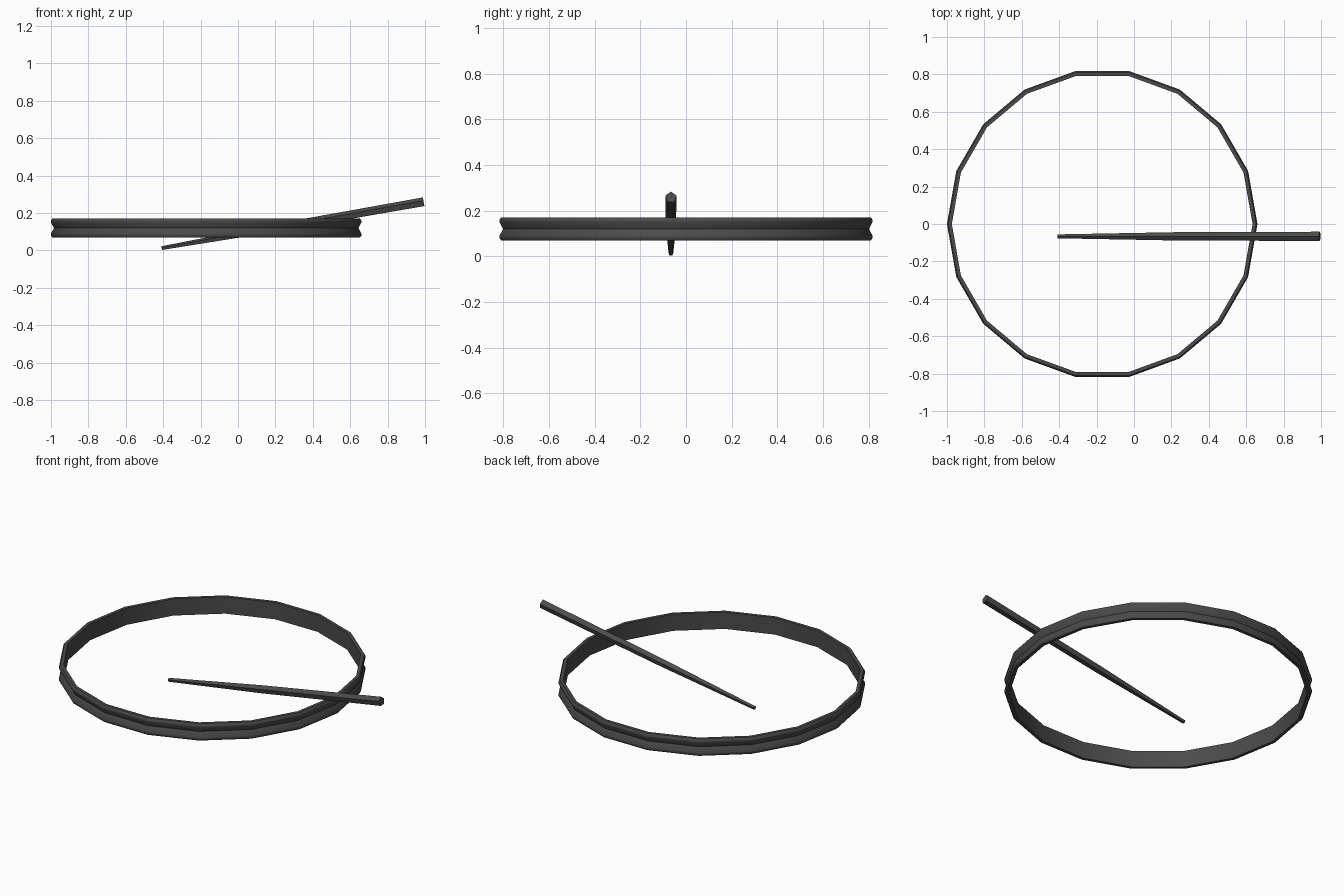
import bpy, math
from mathutils import Vector

if "Cube" in bpy.data.objects:
    bpy.data.objects.remove(bpy.data.objects["Cube"])

mat = bpy.data.materials.new("dark_grey")
mat.diffuse_color = (0.07, 0.07, 0.07, 1)
mat.use_nodes = True
mat.node_tree.nodes["Principled BSDF"].inputs["Base Color"].default_value = mat.diffuse_color


def make(name, verts, faces, angle):
    me = bpy.data.meshes.new(name)
    me.from_pydata(verts, [], faces)
    ob = bpy.data.objects.new(name, me)
    bpy.context.collection.objects.link(ob)
    me.materials.append(mat)
    bpy.ops.object.select_all(action='DESELECT')
    ob.select_set(True)
    bpy.context.view_layer.objects.active = ob
    bpy.ops.object.shade_smooth_by_angle(angle=math.radians(angle))
    return ob


# Hoop: 18-sided ring with a grooved outer face, profile as (radius, z)
profile = [(0.804, 0.07), (0.823, 0.07), (0.83, 0.08), (0.83, 0.09), (0.814, 0.12),
           (0.83, 0.15), (0.83, 0.16), (0.823, 0.17), (0.804, 0.17)]
N, P = 18, len(profile)
verts = [(-0.17 + r * math.cos(2 * math.pi * i / N), r * math.sin(2 * math.pi * i / N), z)
         for i in range(N) for r, z in profile]
faces = [(i * P + j, (i + 1) % N * P + j, (i + 1) % N * P + (j + 1) % P, i * P + (j + 1) % P)
         for i in range(N) for j in range(P)]
make("hoop", verts, faces, 40)

# Stick: five-sided tapered rod, leaning up towards the right
tip, butt = Vector((-0.408, -0.066, 0.0115)), Vector((0.993, -0.066, 0.258))
axis = (butt - tip).normalized()
side = Vector((0, 1, 0))
up = axis.cross(side)
rings, S = [(0, 0.011), (0.44, 0.023), (1, 0.026)], 5
verts = []
for t, r in rings:
    c = tip.lerp(butt, t)
    for k in range(S):
        a = 2 * math.pi * k / S
        verts.append(c + (up * math.cos(a) * math.copysign(1, up.z) + side * math.sin(a)) * r)
faces = [(n * S + k, n * S + (k + 1) % S, (n + 1) * S + (k + 1) % S, (n + 1) * S + k)
         for n in range(len(rings) - 1) for k in range(S)]
faces += [tuple(range(S)), tuple(range(2 * S, 3 * S))]
stick = make("stick", verts, faces, 30)

# Consistent outward normals
import bmesh
for ob in bpy.data.objects:
    bm = bmesh.new()
    bm.from_mesh(ob.data)
    bmesh.ops.recalc_face_normals(bm, faces=bm.faces)
    bm.to_mesh(ob.data)
    bm.free()
